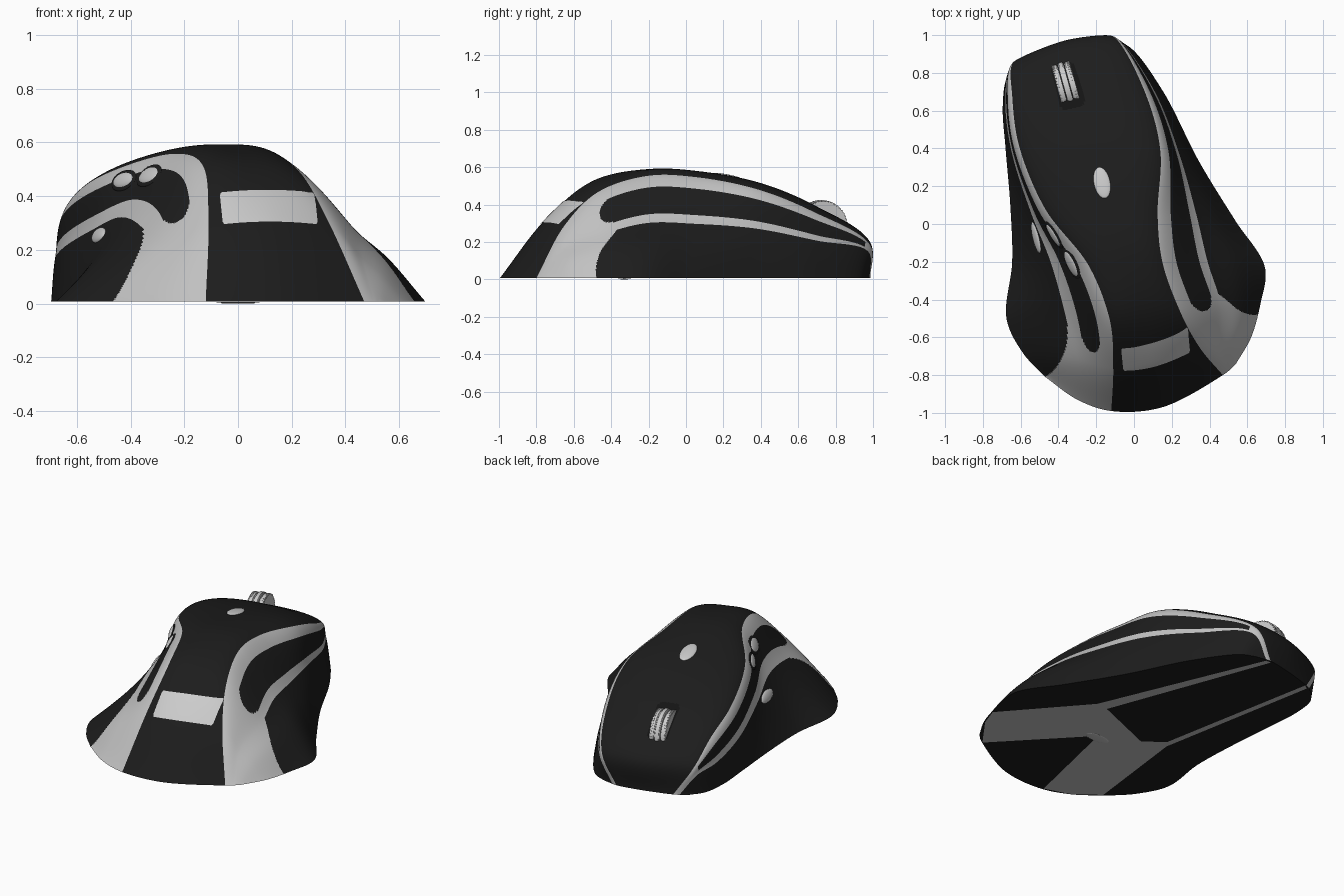
import bpy, bmesh, math
from mathutils import Vector, Matrix
from mathutils.bvhtree import BVHTree

cube = bpy.data.objects.get("Cube")
if cube:
    bpy.data.objects.remove(cube, do_unlink=True)


def material(name, value):
    mat = bpy.data.materials.new(name)
    mat.use_nodes = True
    colour = (value, value, value, 1)
    mat.diffuse_color = colour
    mat.node_tree.nodes["Principled BSDF"].inputs["Base Color"].default_value = colour
    return mat


DARK = material("charcoal plastic", 0.012)
SILVER = material("silver trim", 0.54)
PALE = material("pale silver", 0.6)
BLACK = material("slot black", 0.007)


def add_object(name, bm, mats, angle=40):
    mesh = bpy.data.meshes.new(name)
    bm.to_mesh(mesh)
    bm.free()
    for mat in mats:
        mesh.materials.append(mat)
    obj = bpy.data.objects.new(name, mesh)
    bpy.context.collection.objects.link(obj)
    bpy.ops.object.select_all(action='DESELECT')
    obj.select_set(True)
    bpy.context.view_layer.objects.active = obj
    bpy.ops.object.shade_smooth_by_angle(angle=math.radians(angle))
    return obj


def spline(points, steps):
    """Centripetal curve through the points, with equal steps per span."""
    pts = [Vector(p) for p in points]
    pts = [2 * pts[0] - pts[1]] + pts + [2 * pts[-1] - pts[-2]]
    out = []
    for i in range(1, len(pts) - 2):
        a, b, c, d = pts[i - 1:i + 3]
        t1 = (b - a).length ** 0.5 + 1e-4
        t2 = t1 + (c - b).length ** 0.5 + 1e-4
        t3 = t2 + (d - c).length ** 0.5 + 1e-4
        last = i == len(pts) - 3
        for k in range(steps + last):
            t = t1 + (t2 - t1) * k / steps
            ab, bc = a.lerp(b, t / t1), b.lerp(c, (t - t1) / (t2 - t1))
            cd = c.lerp(d, (t - t2) / (t3 - t2))
            abc = ab.lerp(bc, t / t2)
            bcd = bc.lerp(cd, (t - t1) / (t3 - t1))
            out.append(abc.lerp(bcd, (t - t1) / (t2 - t1)))
    return out


# Guide curves of the shell, each from the palm end to the nose
base_right = [(.54, -.74, 0), (.62, -.6, 0), (.67, -.42, 0), (.693, -.23, 0), (.535, .02, 0),
              (.345, .33, 0), (.155, .7, 0), (-.015, .93, 0), (-.1, .97, 0)]
mid_right = [(.51, -.77, 0), (.465, -.64, .16), (.46, -.43, .24), (.39, -.2, .295), (.33, .05, .29),
             (.24, .37, .265), (.11, .7, .2), (-.08, .975, .14), (-.17, .982, 0)]
crease_right = [(.47, -.8, 0), (.345, -.65, .28), (.247, -.47, .46), (.15, -.2, .547), (.125, .05, .54),
                (.14, .38, .475), (.065, .68, .355), (-.1, .985, .175), (-.2, .985, 0)]
crown = [(.15, -.97, 0), (.1, -.73, .322), (.05, -.48, .515), (-.02, -.18, .583), (-.1, .08, .568),
         (-.2, .4, .5), (-.27, .7, .377), (-.36, .96, .195), (-.36, .955, 0)]
crease_left = [(-.12, -.99, 0), (-.11, -.76, .29), (-.13, -.5, .505), (-.24, -.22, .55), (-.47, .08, .485),
               (-.61, .42, .395), (-.645, .68, .298), (-.645, .845, .175), (-.54, .9, 0)]
mid_left = [(-.3, -.93, 0), (-.3, -.72, .21), (-.35, -.47, .3), (-.43, -.2, .33), (-.54, .06, .28),
            (-.65, .4, .21), (-.68, .67, .16), (-.655, .832, .13), (-.57, .885, 0)]
base_left = [(-.47, -.81, 0), (-.59, -.68, 0), (-.675, -.5, 0), (-.645, -.2, 0), (-.655, .1, 0),
             (-.68, .4, 0), (-.695, .62, 0), (-.675, .77, 0), (-.62, .85, 0)]
# The right flank swells between the base and the lower trim edge
flank_right = [(Vector(b) + Vector(m)) * .5 + Vector((0, 0, m[2] * .08))
               for b, m in zip(base_right, mid_right)]
GUIDES = (base_right, flank_right, mid_right, crease_right, crown, crease_left, mid_left, base_left)
ALONG, ACROSS = 50, 36
LIFT = 0.007


def window(s, across, start, middle, half):
    """Dark panel inside a trim loop, with a round rear end."""
    if s < start or s > 6.85:
        return False
    u = max(0, 1 - (s - start) / 0.35)
    return abs(across - middle) < half * math.sqrt(1 - u * u)


def in_slot(c):
    p = Matrix.Rotation(-0.27, 2) @ Vector((c.x + .35, c.y - .73))
    return (p.x / .068) ** 6 + (p.y / .12) ** 6 < 1 and c.z > .25


def paint(s, v, c):
    """Trim loops follow the shell's own guide curves."""
    low = 0 if s < 1.67 else 2 * min(1, math.sqrt((s - 1.67) / 0.6))
    if low < v < 3:
        return 0 if window(s, v - 2, 1.93, .45, .25) else 1
    high = 6.05 + .95 * max(0, 1 - s / 2) ** 2
    if 5 < v < high:
        return 0 if window(s, v - 5, 1.25, .56, .24) else 1
    return 2 if in_slot(c) else 0


# Shell: lofted across the guide curves, closed by a flat underside
bm = bmesh.new()
rails = [spline(g, ALONG) for g in GUIDES]
grid = []
for section in zip(*rails):
    row = spline(section, ACROSS)
    grid.append([bm.verts.new((p.x, p.y, max(0, p.z) + LIFT)) for p in row])
for i in range(len(grid) - 1):
    for j in range(len(grid[0]) - 1):
        f = bm.faces.new((grid[i][j], grid[i][j + 1], grid[i + 1][j + 1], grid[i + 1][j]))
        f.material_index = paint((i + .5) / ALONG, (j + .5) / ACROSS, f.calc_center_median())
rim = grid[0] + [r[-1] for r in grid[1:-1]] + grid[-1][::-1] + [r[0] for r in grid[-2:0:-1]]
bm.faces.new(rim)
bmesh.ops.recalc_face_normals(bm, faces=bm.faces)
surface = BVHTree.FromBMesh(bm)
add_object("mouse_shell", bm, (DARK, SILVER, BLACK))

# Palm plate: thin arched panel laid on the rear of the shell
bm = bmesh.new()
rows = []
for k in range(13):
    t = k / 12
    squeeze = .97 if k in (0, 12) else 1
    row = []
    for n in range(29):
        w = (n / 14 - 1) * squeeze
        x = .114 + .176 * w + .012 * (.5 - t)
        z = .303 + .118 * t - .01 * w * w
        spot, normal, _, _ = surface.ray_cast(Vector((x, -2, z)), Vector((0, 1, 0)))
        row.append(bm.verts.new(spot + normal * .003))
    rows.append(row)
for a, b in zip(rows, rows[1:]):
    for n in range(28):
        bm.faces.new((a[n], a[n + 1], b[n + 1], b[n]))
add_object("palm_plate", bm, [PALE])

# Underside trim: forked plate with two thin legs to the nose
bm = bmesh.new()
fork = [(.47, -.797), (.61, -.605), (.65, -.49), (.25, -.03), (-.175, .975), (-.21, .975), (.17, -.04),
        (-.22, -.2), (-.34, -.11), (-.53, .9), (-.56, .88), (-.37, -.15), (-.45, -.81), (-.3, -.925),
        (-.14, -.975), (.01, -.31)]
face = bm.faces.new([bm.verts.new((x, y, .005)) for x, y in fork])
face.normal_update()
if face.normal.z > 0:
    face.normal_flip()
add_object("underside_trim", bm, [SILVER])


def ellipsoid(name, matrix, radii, mat):
    bm = bmesh.new()
    bmesh.ops.create_uvsphere(bm, u_segments=32, v_segments=16, radius=1)
    bm.transform(matrix @ Matrix.Diagonal((*radii, 1)))
    return add_object(name, bm, [mat])


def button(name, guess, along, radii, ring=False):
    """Oval button seated on the shell, with an optional dark surround."""
    spot, normal, _, _ = surface.find_nearest(Vector(guess))
    side = Vector(along).cross(normal).normalized()
    frame = Matrix((side, normal.cross(side), normal)).transposed().to_4x4()
    frame.translation = spot
    ellipsoid(name, frame, radii, PALE)
    if ring:
        ellipsoid(name + "_surround", frame, (radii[0] * 1.35, radii[1] * 1.2, .007), DARK)


button("top_button", (-.17, .22, .56), (-.22, 1, 0), (.043, .085, .011))
button("rear_thumb_button", (-.31, -.2, .46), (-.45, 1, 0), (.037, .075, .013), True)
button("front_thumb_button", (-.41, -.05, .45), (-.7, 1, 0), (.032, .07, .013), True)
button("lower_thumb_button", (-.51, -.07, .25), (-.2, 1, 0), (.032, .085, .014))

# Optical sensor window underneath
ellipsoid("sensor_window", Matrix.Translation((0, -.33, .003)), (.08, .035, .003), PALE)

# Scroll wheel: two rims and a raised centre band with fine ribs
bm = bmesh.new()
for offset, radius, width in ((-.034, .132, .031), (0, .138, .03), (.034, .132, .031)):
    bmesh.ops.create_cone(bm, cap_ends=True, segments=48, radius1=radius, radius2=radius, depth=width,
                          matrix=Matrix.Translation((0, 0, offset)))
bmesh.ops.bevel(bm, geom=[e for e in bm.edges if e.calc_face_angle(0) > 1], offset=.005,
                segments=2, affect='EDGES')
for k in range(48):
    turn = Matrix.Rotation(math.tau * k / 48, 4, 'Z')
    for offset in (-.042, .042):
        place = turn @ Matrix.Translation((.13, 0, offset)) @ Matrix.Diagonal((.008, .009, .014, 1))
        bmesh.ops.create_cube(bm, size=1, matrix=place)
bm.transform(Matrix.Translation((-.355, .722, .286)) @ Matrix.Rotation(.27, 4, 'Z')
             @ Matrix.Rotation(math.pi / 2, 4, 'Y'))
add_object("scroll_wheel", bm, [PALE], 30)
